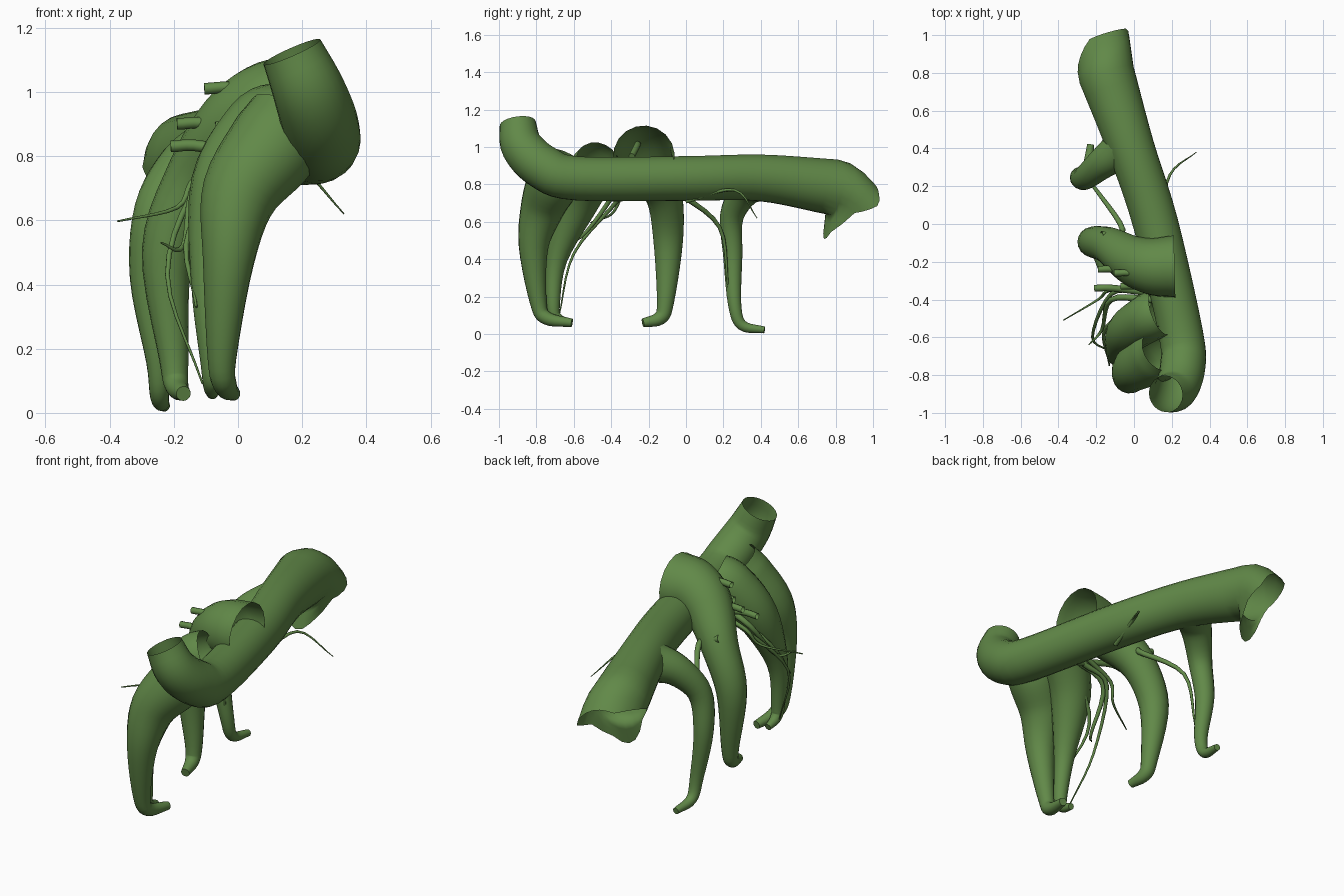
import bpy, bmesh, math
from mathutils import Vector

if "Cube" in bpy.data.objects:
    bpy.data.objects.remove(bpy.data.objects["Cube"])

green = bpy.data.materials.new("moss_green")
green.diffuse_color = (0.12, 0.25, 0.065, 1)
green.use_nodes = True
green.node_tree.nodes["Principled BSDF"].inputs["Base Color"].default_value = green.diffuse_color


def spline(pts, steps):
    """Smooth path through (x, y, z, radius) points."""
    p = [Vector(q) for q in pts]
    p = [2 * p[0] - p[1]] + p + [2 * p[-1] - p[-2]]
    out = []
    for a, b, c, d in zip(p, p[1:], p[2:], p[3:]):
        for k in range(steps):
            t = k / steps
            out.append(0.5 * (2 * b + (c - a) * t + (2 * a - 5 * b + 4 * c - d) * t * t
                              + (3 * b - a - 3 * c + d) * t ** 3))
    return out + [p[-2]]


def tube(name, pts, sides=18, steps=5, cap_end=True, torn=None):
    """Hollow tube swept along a path, optionally with a torn far end."""
    path = spline(pts, steps)
    bm = bmesh.new()
    rings, n = [], None
    for i, q in enumerate(path):
        t = (path[min(i + 1, len(path) - 1)].xyz - path[max(i - 1, 0)].xyz).normalized()
        n = t.orthogonal() if n is None else n
        n = (n - t * n.dot(t)).normalized()
        b = t.cross(n)
        angles = [2 * math.pi * k / sides for k in range(sides)]
        dirs = [n * math.cos(a) + b * math.sin(a) for a in angles]
        rings.append([bm.verts.new(q.xyz + d * max(q.w, 0.002)) for d in dirs])
    if torn:
        last = [v.co.copy() for v in rings[-1]]
        for k in range(1, 4):
            rings.append([bm.verts.new(co + torn(d, t, k / 3)) for co, d in zip(last, dirs)])
    for r0, r1 in zip(rings, rings[1:]):
        for k in range(sides):
            j = (k + 1) % sides
            bm.faces.new((r0[k], r0[j], r1[j], r1[k]))
    if cap_end:
        bm.faces.new(rings[-1])
    bmesh.ops.recalc_face_normals(bm, faces=bm.faces)
    for f in bm.faces:
        f.smooth = len(f.verts) == 4
    me = bpy.data.meshes.new(name)
    bm.to_mesh(me)
    bm.free()
    me.materials.append(green)
    bpy.context.collection.objects.link(bpy.data.objects.new(name, me))


def leg(name, pts, reach, toe_z):
    """Arching leg whose ankle (last point) curls into a tapering foot."""
    x, y, z, r = pts[-1]
    fx, fy = reach
    heel = (x + fx * .3, y + fy * .25, toe_z + .025, r * .8)
    toe = (x + fx, y + fy, toe_z, r * .5)
    tube(name, pts + [heel, toe], cap_end=True)


def rootlet(name, r0, r1, pts):
    """Thin root whose radius tapers evenly from r0 to r1."""
    m = len(pts) - 1
    tube(name, [(*p, r0 + (r1 - r0) * i / m) for i, p in enumerate(pts)], sides=8)


# Torn trunk end: wide drooping flap above and right, hanging tooth below
def torn_end(d, axis, f):
    flap = max(0.0, min(1.0, 0.5 + 0.7 * d.z + 0.35 * d.x))
    tooth = max(0.0, (-d.z - 0.6) / 0.4)
    return (Vector((-.02, .175, -.02)) * flap * f + Vector((0, 0, -0.11 * flap * f * f))
            + Vector((0, -0.05, -0.13)) * tooth * f + axis * 0.02 * f)


# Hollow trunk
tube("trunk", [(.168, -.9, 1.125, .097), (.222, -.875, 1.0, .113), (.257, -.76, .89, .12),
               (.248, -.58, .832, .118), (.115, 0, .832, .12), (-.015, .4, .835, .125),
               (-.145, .79, .785, .15)], sides=24, cap_end=False, torn=torn_end)

# Thick arching legs, open where they wrap the trunk
leg("front_leg", [(.16, -.66, .92, .13), (.11, -.7, .83, .145), (.005, -.765, .68, .12),
                  (-.03, -.815, .47, .08), (-.05, -.79, .17, .045)], (.035, .18), .06)
leg("second_leg", [(.14, -.47, .91, .125), (.07, -.5, .87, .128), (-.04, -.58, .7, .11),
                   (-.09, -.69, .4, .056), (-.08, -.71, .15, .036)], (0, .09), .06)
leg("middle_leg", [(.215, -.225, .95, .165), (.1, -.225, .945, .152), (-.01, -.19, .88, .13),
                   (-.13, -.115, .73, .098), (-.22, -.095, .5, .08), (-.2, -.11, .17, .046)],
    (.03, -.12), .06)
leg("rear_leg", [(-.06, .4, .82, .11), (-.17, .32, .765, .083), (-.26, .245, .63, .064),
                 (-.285, .25, .42, .052), (-.25, .26, .16, .036)], (.02, .16), .022)

# Thin hanging rootlets
rootlet("trunk_whisker", .012, .002, [(.13, 0, .71), (.19, .26, .77), (.33, .38, .62)])
rootlet("rear_leg_root", .022, .005, [(-.17, -.06, .8), (-.06, -.03, .75), (-.2, .18, .57),
                                      (-.24, .225, .25)])
rootlet("left_whisker", .014, .003, [(.05, -.33, .8), (-.13, -.35, .73), (-.19, -.4, .64),
                                     (-.375, -.51, .597)])
rootlet("looped_root", .02, .003, [(.1, -.4, .82), (-.12, -.4, .73), (-.17, -.56, .52),
                                   (-.24, -.64, .53)])
rootlet("long_root", .016, .003, [(.05, -.36, .78), (-.12, -.37, .71), (-.22, -.6, .43),
                                  (-.11, -.68, .09)])
rootlet("second_leg_root", .016, .004, [(.08, -.42, .8), (-.15, -.55, .57), (-.13, -.75, .33)])

# Short stubs bending back into the trunk
for i, (x, y, z) in enumerate([(-.21, -.34, .83), (-.19, -.24, .9), (-.105, -.26, 1.01),
                               (-.07, -.33, .89)]):
    rootlet("stub_%d" % (i + 1), .018, .018, [(x, y, z), (x + .1, y, z), (.12, y - .03, z - .06)])
